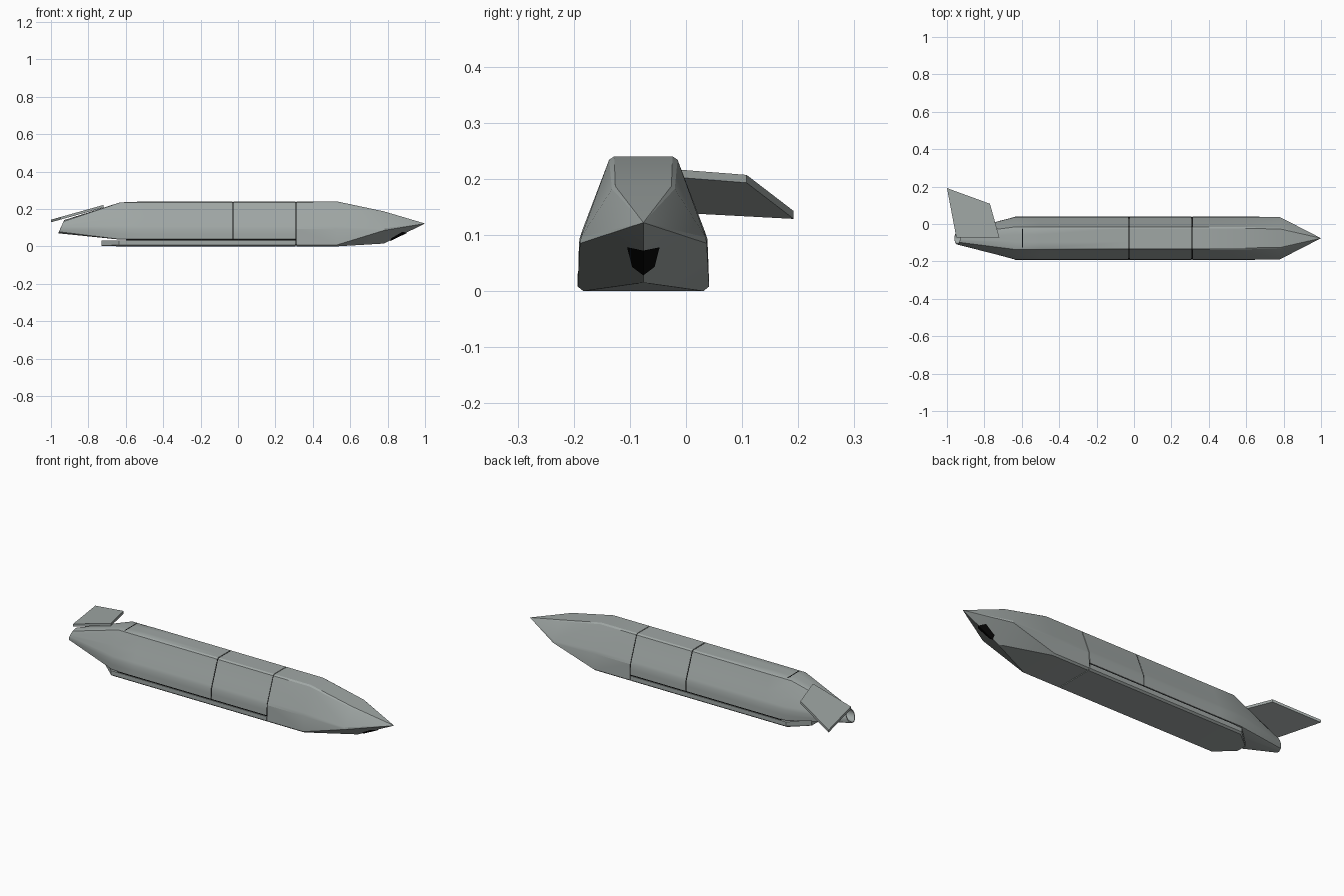
import bpy, bmesh, math

if "Cube" in bpy.data.objects:
    bpy.data.objects.remove(bpy.data.objects["Cube"])

YC = -0.076  # centre plane of the hull


def material(name, rgb):
    m = bpy.data.materials.new(name)
    m.diffuse_color = (*rgb, 1)
    m.use_nodes = True
    m.node_tree.nodes["Principled BSDF"].inputs["Base Color"].default_value = m.diffuse_color
    return m


GREY = material("hull grey", (0.35, 0.385, 0.375))
BLACK = material("black", (0.003, 0.003, 0.003))


def finish(bm, name, mat, angle=25):
    bmesh.ops.recalc_face_normals(bm, faces=bm.faces)
    me = bpy.data.meshes.new(name)
    bm.to_mesh(me)
    bm.free()
    ob = bpy.data.objects.new(name, me)
    bpy.context.collection.objects.link(ob)
    me.materials.append(mat)
    bpy.ops.object.select_all(action='DESELECT')
    ob.select_set(True)
    bpy.context.view_layer.objects.active = ob
    bpy.ops.object.shade_smooth_by_angle(angle=math.radians(angle))
    return ob


def ring(half, x):
    """Mirror a half profile of (half width, z) into a closed ring at x."""
    right = [(x, YC + w, z) for w, z in half]
    left = [(x, YC - w, z) for w, z in reversed(half)]
    return right + left


def loft(name, rings, mat, cap_last=True):
    bm = bmesh.new()
    vs = [[bm.verts.new(p) for p in r] for r in rings]
    n = len(vs[0])
    for a, b in zip(vs, vs[1:]):
        for i in range(n):
            j = (i + 1) % n
            bm.faces.new((a[i], a[j], b[j], b[i]))
    bm.faces.new(vs[0])
    if cap_last:
        bm.faces.new(vs[-1])
    return finish(bm, name, mat)


def hull(name, points, mat, angle=25):
    bm = bmesh.new()
    for p in points:
        bm.verts.new(p)
    bmesh.ops.remove_doubles(bm, verts=bm.verts, dist=1e-5)
    res = bmesh.ops.convex_hull(bm, input=bm.verts)
    loose = [v for v in bm.verts if not v.link_faces]
    bmesh.ops.delete(bm, geom=loose, context='VERTS')
    bmesh.ops.dissolve_limit(bm, angle_limit=0.005, verts=bm.verts, edges=bm.edges)
    return finish(bm, name, mat, angle)


# Half cross-sections, from the underside up to the roof
UPPER = [(.04, .036), (.107, .036), (.116, .038), (.1155, .065), (.114, .093),
         (.109, .108), (.09, .157), (.065, .222), (.061, .234), (.052, .24), (.02, .24)]
FULL = [(.107, 0), (.117, .008), (.114, .093), (.109, .108),
        (.065, .222), (.061, .234), (.052, .24)]

# Middle hull segment
loft("mid_hull", [ring(UPPER, -.025), ring(UPPER, .308)], GREY)

# Rear hull tapering to an open round nozzle
shoulder = [(w, min(z, .235)) for w, z in UPPER]


def nozzle_ring(r, dx):
    n = len(UPPER)
    pts = []
    for i in range(2 * n):
        a = -math.pi / 2 + (i + .5) * math.pi / n
        pts.append((-.945 + .015 * math.sin(a) + dx,
                    YC + r * math.cos(a), .105 + r * 1.05 * math.sin(a)))
    return pts


loft("rear_hull", [ring(UPPER, -.03), ring(UPPER, -.5), ring(shoulder, -.63),
                   nozzle_ring(.034, 0), nozzle_ring(.029, 0), nozzle_ring(.027, .06)], GREY)

# Faceted nose
NOSE_MID = [(0, .015), (.113, .085), (.111, .096), (.056, .182), (.05, .187)]
hull("nose", ring(FULL, .312) + ring(FULL, .53) + ring(NOSE_MID, .78)
     + [(1, YC, .122)], GREY, 15)

# Belly plate with a pointed rear end
PLATE = [(.107, 0), (.117, .008), (.117, .031)]
hull("belly_plate", ring(PLATE, .308) + ring(PLATE, -.635)
     + ring([(.03, .003), (.03, .031)], -.73), GREY)

# Black core seen through the panel gaps
core = [(w * .97, .12 + (z - .12) * .97) for w, z in FULL]
hull("gap_core", ring(core, -.6) + ring(core, .35), BLACK)

# Black sensor window wrapped over the lower nose keel
bm = bmesh.new()
WINDOW = [(0, .03), (.02, .045), (.029, .08), (.014, .077), (0, .074)]
for side in (1, -1):
    bm.faces.new([bm.verts.new((1.003 - .22 * (.122 - z + .62 * w) / .107,
                                YC + side * w, z - .002)) for w, z in WINDOW])
bmesh.ops.remove_doubles(bm, verts=bm.verts, dist=1e-5)
finish(bm, "nose_window", BLACK)

# Single tilted tail fin
fin = [(-.72, -.072), (-.77, .108), (-1, .192), (-.95, -.072)]
hull("tail_fin", [(x, y, .214 + .28 * (x + .72) + t)
                  for x, y in fin for t in (-.007, .007)], GREY)
